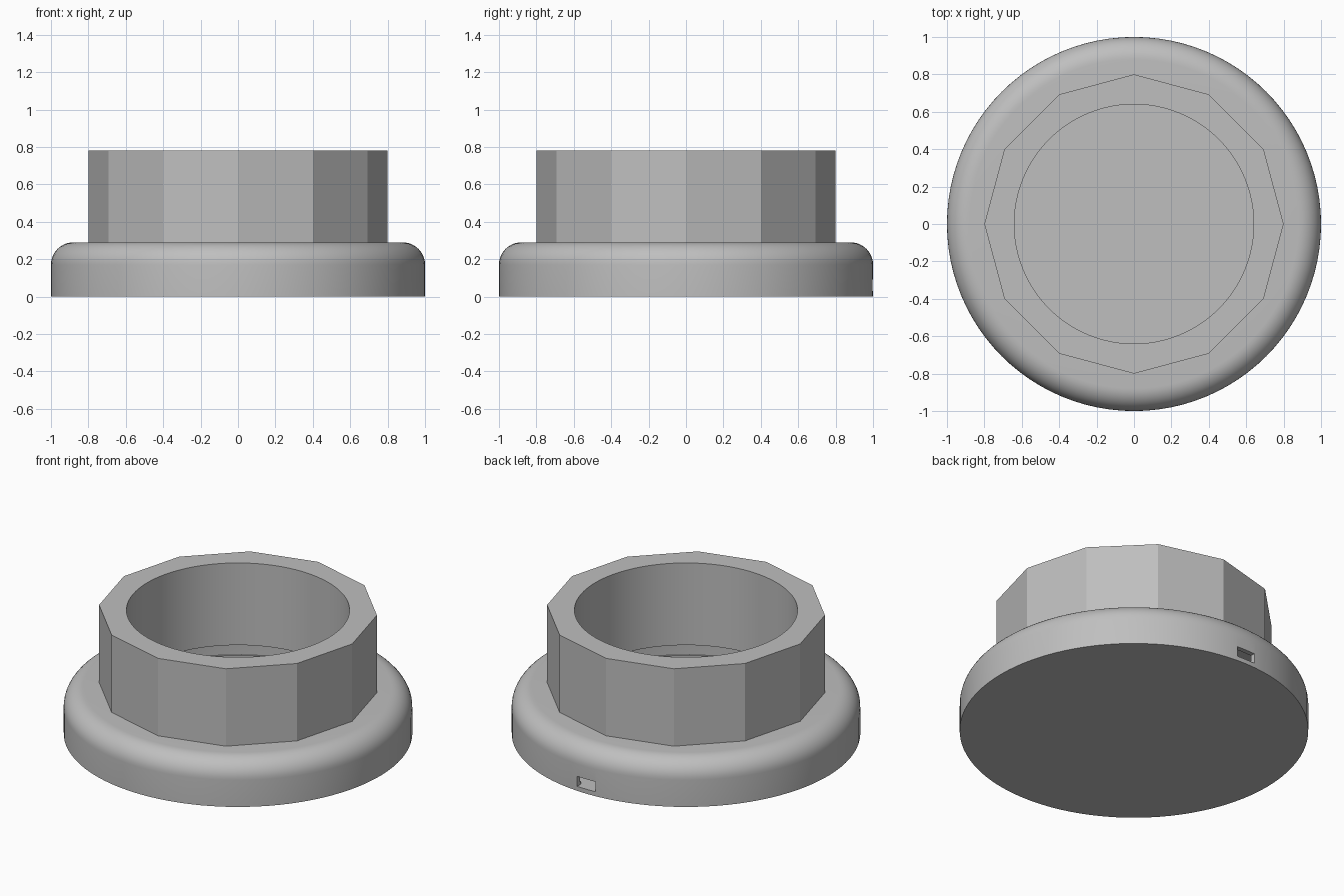
import bpy
from math import sin, cos, pi, radians

old = bpy.data.objects.get("Cube")
if old:
    bpy.data.objects.remove(old, do_unlink=True)

SEGS = 96
BORE = 0.64
WALL = 0.03

grey = bpy.data.materials.new("plain grey")
grey.use_nodes = True
colour = (0.52, 0.52, 0.52, 1)
grey.diffuse_color = colour
grey.node_tree.nodes["Principled BSDF"].inputs["Base Color"].default_value = colour


def circle(r, a):
    return r


def twelve_sided(r, a):
    # polygon outside, round bore inside
    if r <= BORE:
        return r
    half = pi / 12
    return r * cos(half) / cos(a % (2 * half) - half)


def lathe(name, profile, shape=circle):
    """Closed profile of (radius, z) swept round z; radius 0 makes a pole."""
    verts, faces, rings = [], [], []
    for r, z in profile:
        n = SEGS if r > 0 else 1
        ring = []
        for i in range(n):
            a = 2 * pi * i / SEGS
            q = shape(r, a)
            ring.append(len(verts))
            verts.append((q * cos(a), q * sin(a), z))
        rings.append(ring)
    closed = profile[0][0] > 0
    pairs = list(zip(rings, rings[1:])) + ([(rings[-1], rings[0])] if closed else [])
    for low, high in pairs:
        for i in range(SEGS):
            j = (i + 1) % SEGS
            if len(low) == 1:
                faces.append((low[0], high[j], high[i]))
            elif len(high) == 1:
                faces.append((low[i], low[j], high[0]))
            else:
                faces.append((low[i], low[j], high[j], high[i]))
    mesh = bpy.data.meshes.new(name)
    mesh.from_pydata(verts, [], faces)
    mesh.materials.append(grey)
    obj = bpy.data.objects.new(name, mesh)
    bpy.context.collection.objects.link(obj)
    return obj


def activate(obj):
    bpy.ops.object.select_all(action='DESELECT')
    obj.select_set(True)
    bpy.context.view_layer.objects.active = obj


def shoulder(radius, steps=10):
    """Quarter round between the side wall and the top plate."""
    return [(0.88 + radius * cos(pi / 2 * i / steps),
             0.17 + radius * sin(pi / 2 * i / steps)) for i in range(steps + 1)]


# hollow round base with a rounded shoulder and an open top
inner = shoulder(0.12 - WALL)[::-1]
profile = [(0, 0), (1, 0)] + shoulder(0.12) + [(BORE, 0.29), (BORE, 0.26)]
profile += inner + [(0.97, 0.045), (0.96, 0.045), (0.96, 0.027), (0, 0.027)]
base = lathe("hollow_base", profile)

# socket opening through the back wall
bpy.ops.mesh.primitive_cube_add(size=1, location=(0, 1, 0.06))
cutter = bpy.context.object
cutter.name = "socket_cutter"
cutter.scale = (0.127, 0.2, 0.063)
cutter.hide_render = True
cutter.data.materials.append(grey)
cut = base.modifiers.new("socket opening", 'BOOLEAN')
cut.operation = 'DIFFERENCE'
cut.object = cutter
activate(base)
bpy.ops.object.modifier_apply(modifier=cut.name)
bpy.data.objects.remove(cutter, do_unlink=True)

# twelve-sided collar with a round bore
collar = lathe("twelve_sided_collar",
               [(BORE, 0.29), (0.8, 0.29), (0.8, 0.78), (BORE, 0.78)], twelve_sided)

for obj in (base, collar):
    activate(obj)
    bpy.ops.object.shade_smooth_by_angle(angle=radians(20))
